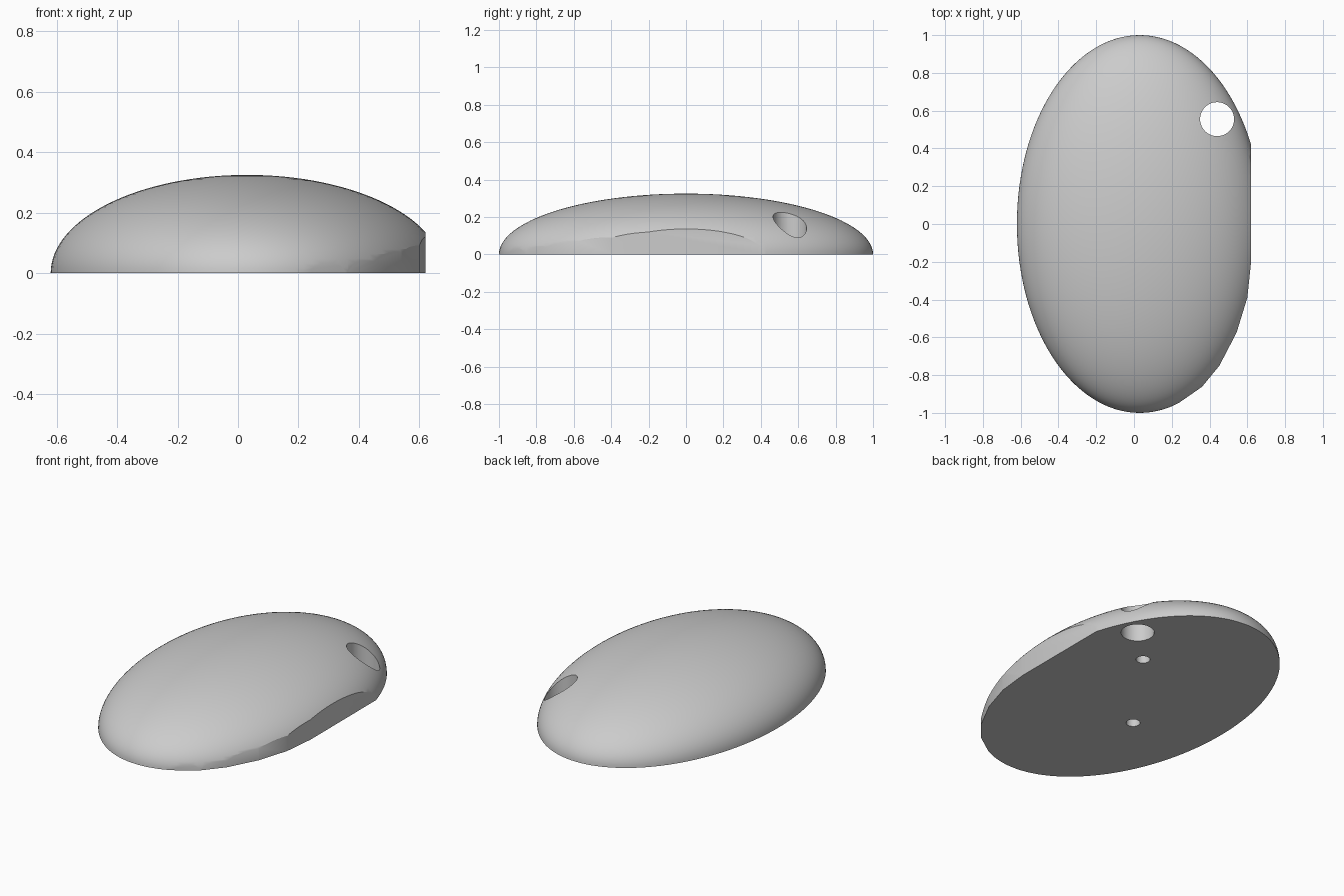
import bpy
import bmesh
import math

if "Cube" in bpy.data.objects:
    bpy.data.objects.remove(bpy.data.objects["Cube"], do_unlink=True)

CENTRE_X, RADIUS_X, HEIGHT = 0.03, 0.65, 0.325

grey = bpy.data.materials.new("plain_grey")
grey.use_nodes = True
grey.diffuse_color = (0.6, 0.6, 0.6, 1)
grey.node_tree.nodes["Principled BSDF"].inputs["Base Color"].default_value = (0.6, 0.6, 0.6, 1)


def add_object(name, bm):
    bmesh.ops.recalc_face_normals(bm, faces=bm.faces)
    mesh = bpy.data.meshes.new(name)
    bm.to_mesh(mesh)
    bm.free()
    mesh.materials.append(grey)
    obj = bpy.data.objects.new(name, mesh)
    bpy.context.collection.objects.link(obj)
    return obj


def prism(name, outline, bottom, top):
    bm = bmesh.new()
    face = bm.faces.new([bm.verts.new((x, y, bottom)) for x, y in outline])
    side = bmesh.ops.extrude_face_region(bm, geom=[face])
    verts = [v for v in side["geom"] if isinstance(v, bmesh.types.BMVert)]
    bmesh.ops.translate(bm, verts=verts, vec=(0, 0, top - bottom))
    return add_object(name, bm)


def circle(x, y, radius, count=48):
    turns = [2 * math.pi * i / count for i in range(count)]
    return [(x + radius * math.cos(t), y + radius * math.sin(t)) for t in turns]


def cut(body, cutter, operation):
    mod = body.modifiers.new(cutter.name, "BOOLEAN")
    mod.object = cutter
    mod.operation = operation
    mod.solver = "EXACT"
    bpy.context.view_layer.objects.active = body
    bpy.ops.object.modifier_apply(modifier=mod.name)
    bpy.data.objects.remove(cutter, do_unlink=True)


# Domed body: upper half of an ellipsoid with a flat base
bm = bmesh.new()
bmesh.ops.create_uvsphere(bm, u_segments=128, v_segments=64, radius=1)
bmesh.ops.scale(bm, verts=bm.verts, vec=(RADIUS_X, 1, HEIGHT))
bmesh.ops.translate(bm, verts=bm.verts, vec=(CENTRE_X, 0, 0))
bmesh.ops.bisect_plane(bm, geom=bm.verts[:] + bm.edges[:] + bm.faces[:], dist=1e-5,
                       plane_co=(0, 0, 0), plane_no=(0, 0, 1), clear_inner=True)
bmesh.ops.holes_fill(bm, edges=[e for e in bm.edges if e.is_boundary])
body = add_object("domed_body", bm)

# Flat side and the faceted trim running round to the front
trim = [(0.62, 1.2), (-1, 1.2), (-1, -1.2), (-0.1, -1.125), (0.242, -0.944),
        (0.36, -0.862), (0.452, -0.75), (0.543, -0.575), (0.6, -0.39), (0.62, -0.2)]
cut(body, prism("side_trim", trim, -0.5, 0.5), "INTERSECT")

# Through hole and two blind holes in the base
cut(body, prism("through_hole", circle(0.44, 0.555, 0.09), -0.5, 0.5), "DIFFERENCE")
for x, y in ((0.23, 0.35), (-0.17, -0.21)):
    cut(body, prism("base_hole", circle(x, y, 0.038, 32), -0.5, 0.15), "DIFFERENCE")

bpy.ops.object.select_all(action="DESELECT")
body.select_set(True)
bpy.context.view_layer.objects.active = body
bpy.ops.object.shade_smooth_by_angle(angle=math.radians(30))
